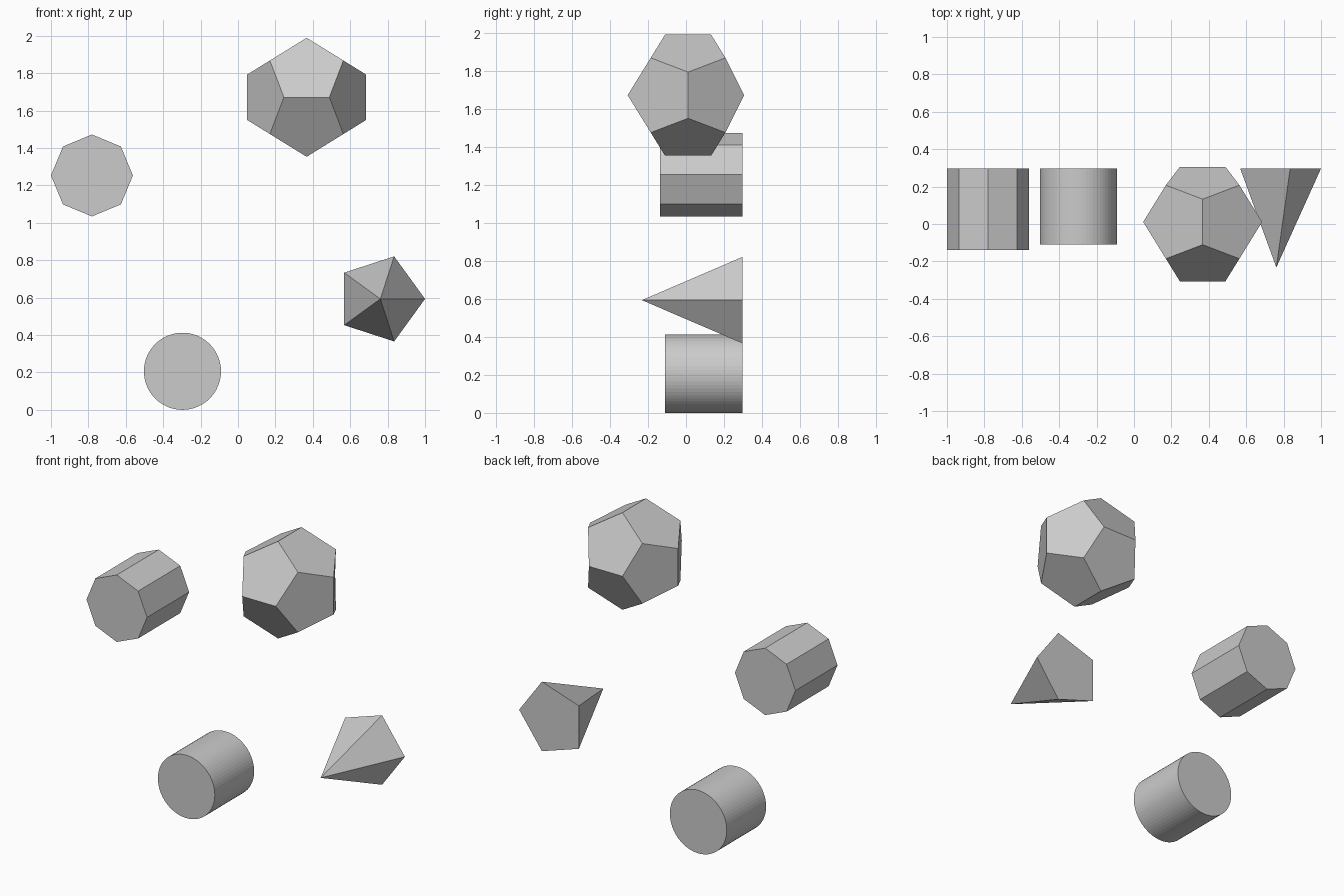
import bpy, bmesh
from math import sin, cos, tau, sqrt, radians
from mathutils import Vector

if "Cube" in bpy.data.objects:
    bpy.data.objects.remove(bpy.data.objects["Cube"])


def finish(name, bm, loc=(0, 0, 0)):
    bmesh.ops.recalc_face_normals(bm, faces=bm.faces)
    mesh = bpy.data.meshes.new(name)
    bm.to_mesh(mesh)
    bm.free()
    obj = bpy.data.objects.new(name, mesh)
    obj.location = loc
    bpy.context.collection.objects.link(obj)
    return obj


def ring(bm, x, z, r, y, sides):
    return [bm.verts.new((x + r * cos(tau * i / sides), y, z + r * sin(tau * i / sides)))
            for i in range(sides)]


def prism(name, x, z, r, y0, y1, sides):
    bm = bmesh.new()
    a, b = ring(bm, x, z, r, y0, sides), ring(bm, x, z, r, y1, sides)
    bm.faces.new(a)
    bm.faces.new(b)
    for i in range(sides):
        j = (i + 1) % sides
        bm.faces.new((a[i], a[j], b[j], b[i]))
    return finish(name, bm)


def pyramid(name, x, z, r, y_tip, y_base, sides):
    bm = bmesh.new()
    base = ring(bm, x, z, r, y_base, sides)
    tip = bm.verts.new((x, y_tip, z))
    bm.faces.new(base)
    for i in range(sides):
        bm.faces.new((base[i], base[(i + 1) % sides], tip))
    return finish(name, bm)


def dodecahedron(name, center, half, back):
    phi = (1 + sqrt(5)) / 2
    s = (-1, 1)
    pts = [(a, b, c) for a in s for b in s for c in s]
    for a in s:
        for b in s:
            p, q = a / phi, b * phi
            pts += [(p, q, 0), (0, p, q), (q, 0, p)]
    bm = bmesh.new()
    for p in pts:
        bm.verts.new(Vector(p) * half / phi)
    bmesh.ops.convex_hull(bm, input=bm.verts)
    bmesh.ops.dissolve_limit(bm, angle_limit=radians(5), verts=bm.verts, edges=bm.edges)
    # rear edge is pushed in slightly
    for v in bm.verts:
        v.co.y = min(v.co.y, back - center[1])
    return finish(name, bm, center)


BACK = 0.297
prism("octagonal_prism", -0.781, 1.253, 0.219, -0.138, BACK, 8)
prism("round_cylinder", -0.297, 0.206, 0.206, -0.11, BACK, 64)
pyramid("pentagonal_pyramid", 0.761, 0.593, 0.239, -0.232, BACK, 5)
dodecahedron("dodecahedron", (0.367, 0.011, 1.671), 0.318, 0.306)
